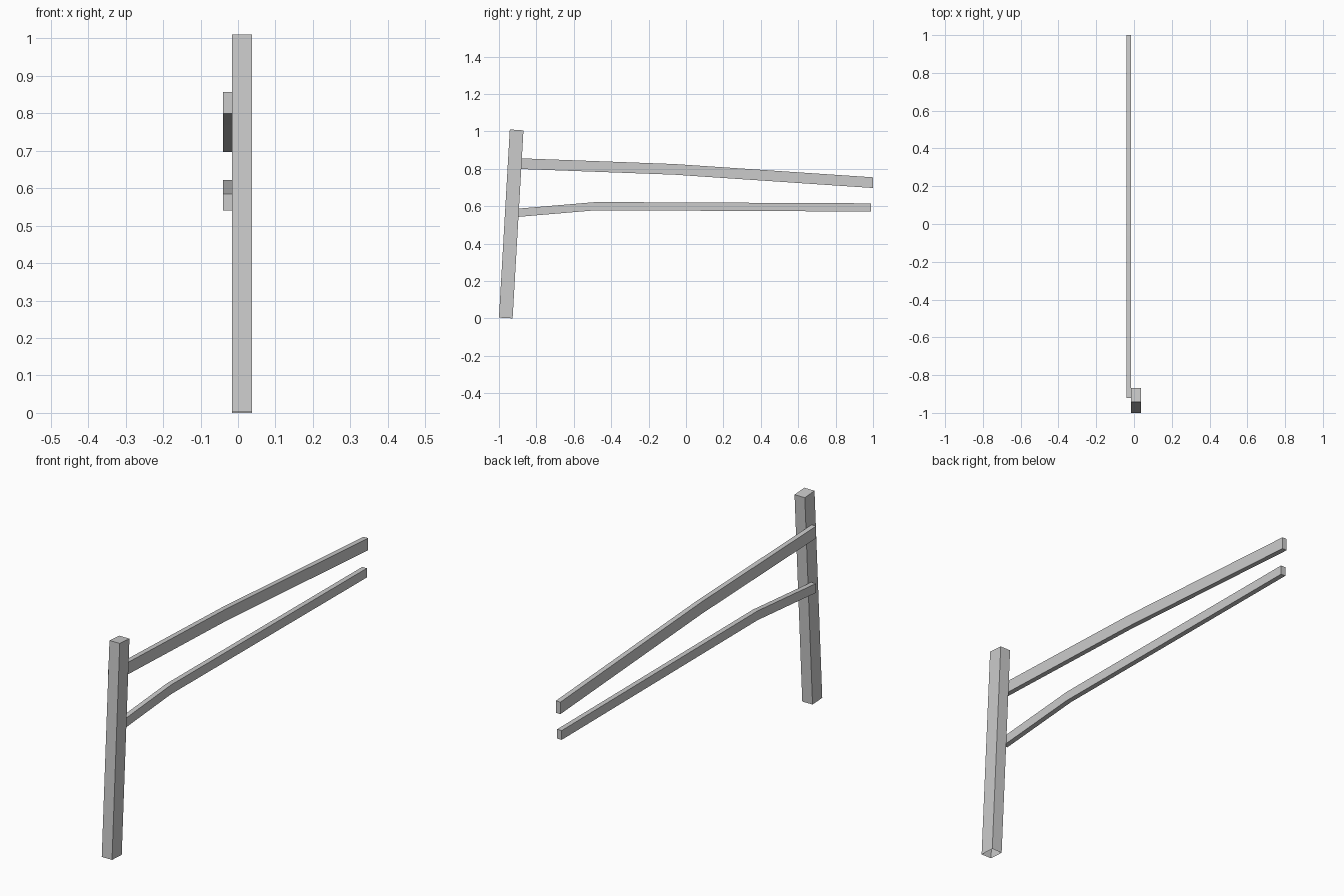
import bpy
import bmesh

if "Cube" in bpy.data.objects:
    bpy.data.objects.remove(bpy.data.objects["Cube"])


def beam(name, x0, x1, sections, cap_start=True):
    """Square beam through (y_low, z_low, y_high, z_high) cross-sections."""
    bm = bmesh.new()
    rings = []
    for ya, za, yb, zb in sections:
        corners = [(x0, ya, za), (x1, ya, za), (x1, yb, zb), (x0, yb, zb)]
        rings.append([bm.verts.new(c) for c in corners])
    for a, b in zip(rings, rings[1:]):
        for i in range(4):
            j = (i + 1) % 4
            bm.faces.new((a[i], b[i], b[j], a[j]))
    if cap_start:
        bm.faces.new(rings[0])
    bm.faces.new(rings[-1][::-1])
    # winding runs inward or outward as a whole, so fix it from the capped end
    bmesh.ops.recalc_face_normals(bm, faces=bm.faces[:])
    mesh = bpy.data.meshes.new(name)
    bm.to_mesh(mesh)
    bm.free()
    obj = bpy.data.objects.new(name, mesh)
    bpy.context.collection.objects.link(obj)
    return obj


def rail(name, points, height):
    """Plank following a (y, z) underside path, with upright cut ends."""
    return beam(name, -0.04, -0.016,
                [(y, z, y, z + height) for y, z in points])


# leaning fence post, open at the foot
beam("post", -0.016, 0.038,
     [(-1.0, 0.004, -0.927, 0.0), (-0.942, 1.01, -0.869, 1.005)],
     cap_start=False)

# two sagging rails fixed to the side of the post
rail("upper_rail", [(-0.92, 0.80), (-0.06, 0.768), (1.0, 0.697)], 0.057)
rail("lower_rail", [(-0.917, 0.541), (-0.48, 0.578), (0.99, 0.571)], 0.044)
